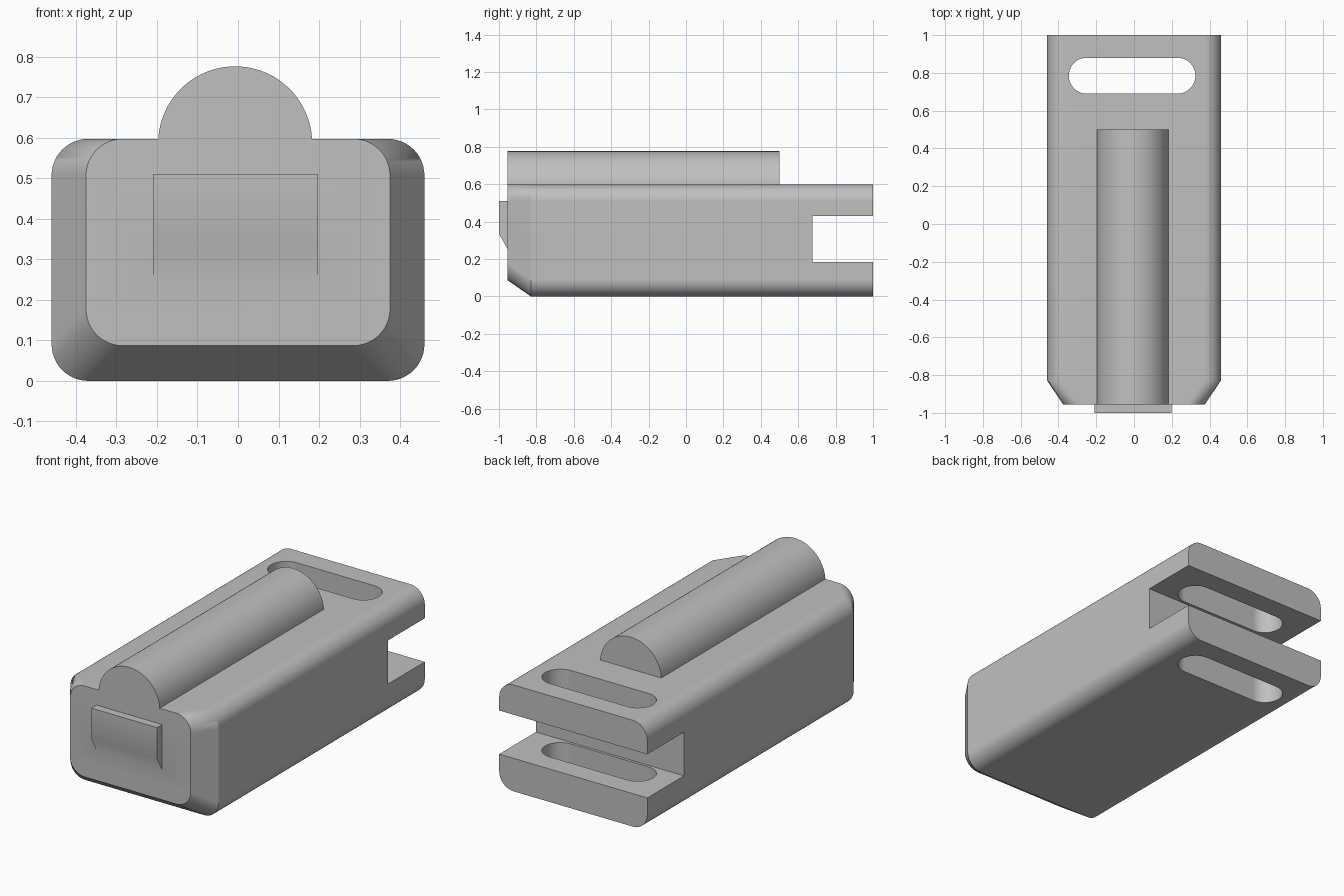
import bpy, bmesh
from math import cos, sin, pi, radians

cube = bpy.data.objects.get("Cube")
if cube:
    bpy.data.objects.remove(cube, do_unlink=True)

grey = bpy.data.materials.new("plain_grey")
grey.use_nodes = True
colour = (0.53, 0.53, 0.53, 1)
grey.diffuse_color = colour
grey.node_tree.nodes["Principled BSDF"].inputs["Base Color"].default_value = colour


def rounded(u0, u1, v0, v1, r, steps=12):
    """Outline of a rounded rectangle in a plane."""
    corners = [(u1 - r, v1 - r), (u0 + r, v1 - r), (u0 + r, v0 + r), (u1 - r, v0 + r)]
    return [(u + r * cos((i + k / steps) * pi / 2), v + r * sin((i + k / steps) * pi / 2))
            for i, (u, v) in enumerate(corners) for k in range(steps + 1)]


def loft(name, rings):
    """Closed solid through rings that have equal point counts."""
    bm = bmesh.new()
    loops = [[bm.verts.new(p) for p in ring] for ring in rings]
    for a, b in zip(loops, loops[1:]):
        for i in range(len(a)):
            j = (i + 1) % len(a)
            bm.faces.new((a[i], a[j], b[j], b[i]))
    bm.faces.new(loops[0])
    bm.faces.new(loops[-1])
    bmesh.ops.remove_doubles(bm, verts=bm.verts, dist=1e-5)
    bmesh.ops.recalc_face_normals(bm, faces=bm.faces)
    mesh = bpy.data.meshes.new(name)
    bm.to_mesh(mesh)
    bm.free()
    mesh.materials.append(grey)
    obj = bpy.data.objects.new(name, mesh)
    bpy.context.collection.objects.link(obj)
    return obj


def along_y(outline, *ys):
    return [[(u, y, v) for u, v in outline] for y in ys]


def along_x(outline, *xs):
    return [[(x, u, v) for u, v in outline] for x in xs]


# Block with tapered nose: sides and underside slope in, the top stays level
full = rounded(-0.46, 0.46, 0, 0.597, 0.09)
nose = rounded(-0.375, 0.375, 0.087, 0.597, 0.09)
body = loft("body", along_y(nose, -0.955) + along_y(full, -0.83, 1))

# Half-round rib on the top
rib_arc = [(-0.007 + 0.19 * cos(i * pi / 48), 0.586 + 0.19 * sin(i * pi / 48))
           for i in range(49)]
rib = loft("rib", along_y(rib_arc, -0.955, 0.5))

# Wedge-shaped catch on the nose
catch_side = [(-1, 0.51), (-1, 0.335), (-0.91, 0.175), (-0.91, 0.51)]
catch = loft("catch", along_x(catch_side, -0.21, 0.198))

# Rear notch and the long hole through both prongs
notch_side = [(0.675, 0.185), (1.2, 0.185), (1.2, 0.43), (0.675, 0.43)]
notch = loft("notch_cutter", along_x(notch_side, -1, 1))
slot_outline = rounded(-0.345, 0.325, 0.69, 0.88, 0.095)
slot = loft("slot_cutter", [[(u, v, z) for u, v in slot_outline] for z in (-0.2, 0.75)])

# Combine everything into one solid
bpy.context.view_layer.objects.active = body
for part, operation in ((rib, "UNION"), (catch, "UNION"),
                        (notch, "DIFFERENCE"), (slot, "DIFFERENCE")):
    part.hide_render = True
    mod = body.modifiers.new(part.name, "BOOLEAN")
    mod.operation = operation
    mod.solver = "EXACT"
    mod.object = part
    bpy.ops.object.modifier_apply(modifier=mod.name)
    bpy.data.objects.remove(part, do_unlink=True)

# Smooth rounds, crisp edges, flat large faces
bpy.ops.object.select_all(action="DESELECT")
body.select_set(True)
bpy.ops.object.shade_smooth_by_angle(angle=radians(30))
weighted = body.modifiers.new("flat_faces", "WEIGHTED_NORMAL")
weighted.keep_sharp = True
